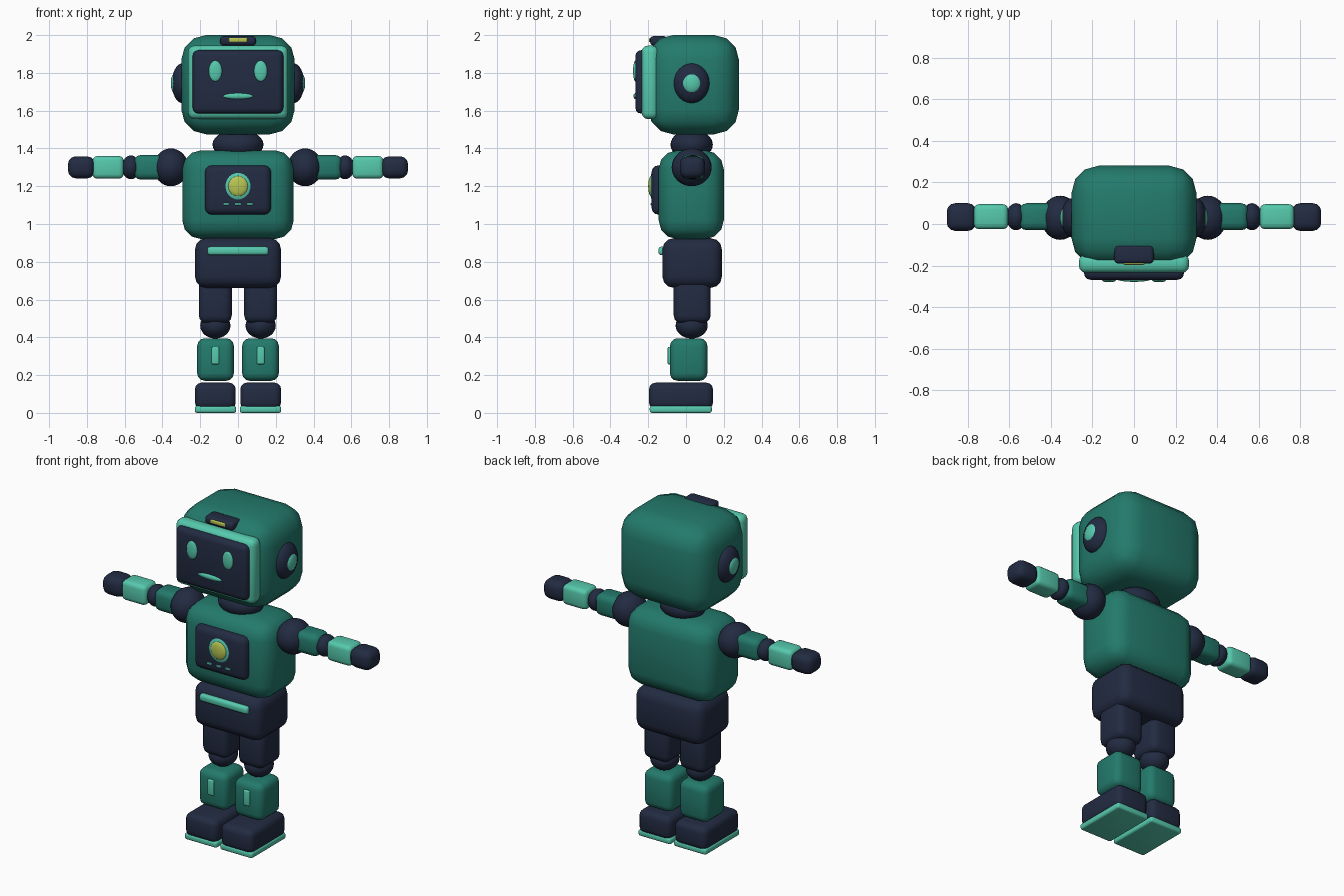
import bpy
import bmesh
from mathutils import Matrix, Vector

cube = bpy.data.objects.get("Cube")
if cube:
    bpy.data.objects.remove(cube, do_unlink=True)


def material(name, rgb):
    mat = bpy.data.materials.new(name)
    mat.use_nodes = True
    colour = (*rgb, 1)
    mat.diffuse_color = colour
    mat.node_tree.nodes["Principled BSDF"].inputs["Base Color"].default_value = colour
    return mat


GREEN = material("deep green", (0.017, 0.195, 0.15))
MINT = material("mint", (0.093, 0.584, 0.418))
NAVY = material("dark navy", (0.016, 0.024, 0.054))
LIME = material("lime yellow", (0.479, 0.565, 0.087))


def finish(name, bm, mat):
    for face in bm.faces:
        face.smooth = True
    mesh = bpy.data.meshes.new(name)
    bm.to_mesh(mesh)
    bm.free()
    mesh.materials.append(mat)
    obj = bpy.data.objects.new(name, mesh)
    bpy.context.collection.objects.link(obj)
    return obj


def box(name, mat, x, y, z, bevel, segments=3):
    """Rounded box spanning the given (low, high) ranges."""
    low, high = (Vector(p) for p in zip(x, y, z))
    bm = bmesh.new()
    bmesh.ops.create_cube(bm, size=1)
    bmesh.ops.transform(bm, verts=bm.verts, matrix=Matrix.Translation((low + high) / 2)
                        @ Matrix.Diagonal((*(high - low), 1)))
    bmesh.ops.bevel(bm, geom=bm.edges[:], offset=bevel, segments=segments,
                    profile=0.5, affect='EDGES', clamp_overlap=True)
    return finish(name, bm, mat)


def ball(name, mat, centre, radii):
    """Ellipsoid with separate radii."""
    bm = bmesh.new()
    bmesh.ops.create_uvsphere(bm, u_segments=28, v_segments=16, radius=1)
    bmesh.ops.transform(bm, verts=bm.verts, matrix=Matrix.Translation(centre)
                        @ Matrix.Diagonal((*radii, 1)))
    return finish(name, bm, mat)


def wide(half):
    return (-half, half)


MID = 0.03   # depth of the body axis

# Head and face
box("head", GREEN, wide(0.3), (-0.2, 0.28), (1.475, 2.0), 0.13)
box("face_frame", MINT, wide(0.265), (-0.235, -0.145), (1.555, 1.945), 0.035)
box("face_screen", NAVY, wide(0.24), (-0.268, -0.19), (1.585, 1.92), 0.03)
ball("mouth", MINT, (0, -0.266, 1.677), (0.08, 0.012, 0.016))
box("forehead_badge", NAVY, wide(0.095), (-0.19, -0.1), (1.945, 1.995), 0.018)
box("forehead_light", LIME, wide(0.05), (-0.196, -0.17), (1.963, 1.985), 0.005)

# Neck and torso
ball("neck", NAVY, (0, MID, 1.42), (0.135, 0.112, 0.08))
box("torso", GREEN, wide(0.295), (-0.145, 0.2), (0.92, 1.39), 0.1)
box("chest_panel", NAVY, wide(0.175), (-0.182, -0.1), (1.05, 1.31), 0.035)
ball("chest_ring", MINT, (0, -0.178, 1.2), (0.07, 0.013, 0.074))
ball("chest_light", LIME, (0, -0.184, 1.2), (0.052, 0.016, 0.054))
for i, x in enumerate((-0.062, 0, 0.062)):
    box(f"chest_dash_{i + 1}", MINT, (x - 0.016, x + 0.016), (-0.187, -0.175),
        (1.099, 1.111), 0.003)

# Hips
box("pelvis", NAVY, wide(0.228), (-0.125, 0.19), (0.662, 0.925), 0.06)
box("belt_strip", MINT, wide(0.162), (-0.146, -0.1), (0.835, 0.88), 0.015)

for side, s in (("left", 1), ("right", -1)):
    def span(a, b):
        return tuple(sorted((s * a, s * b)))

    # Eyes and ears
    ball(f"{side}_eye", MINT, (s * 0.12, -0.268, 1.81), (0.035, 0.012, 0.055))
    ball(f"{side}_ear", NAVY, (s * 0.295, MID, 1.745), (0.055, 0.095, 0.105))
    ball(f"{side}_ear_light", MINT, (s * 0.334, MID, 1.745), (0.022, 0.05, 0.053))

    # Arm
    ball(f"{side}_shoulder", NAVY, (s * 0.355, MID, 1.3), (0.092, 0.106, 0.1))
    box(f"{side}_upper_arm", GREEN, span(0.36, 0.55), (-0.03, 0.1), (1.235, 1.365), 0.035)
    ball(f"{side}_elbow", NAVY, (s * 0.567, MID + 0.005, 1.3), (0.048, 0.065, 0.063))
    box(f"{side}_forearm", MINT, span(0.605, 0.77), (-0.025, 0.095), (1.24, 1.36), 0.025)
    box(f"{side}_hand", NAVY, span(0.758, 0.9), (-0.033, 0.1), (1.242, 1.358), 0.04)

    # Leg
    box(f"{side}_thigh", NAVY, span(0.033, 0.207), (-0.065, 0.13), (0.475, 0.72), 0.04)
    ball(f"{side}_knee", NAVY, (s * 0.12, MID, 0.462), (0.08, 0.085, 0.068))
    box(f"{side}_shin", GREEN, span(0.022, 0.216), (-0.085, 0.113), (0.17, 0.395), 0.04)
    box(f"{side}_shin_light", MINT, span(0.1, 0.14), (-0.097, -0.07), (0.257, 0.35), 0.007)
    box(f"{side}_foot", NAVY, span(0.012, 0.228), (-0.196, 0.143), (0.02, 0.16), 0.035)
    box(f"{side}_sole", MINT, span(0.01, 0.228), (-0.192, 0.137), (0, 0.037), 0.012)
